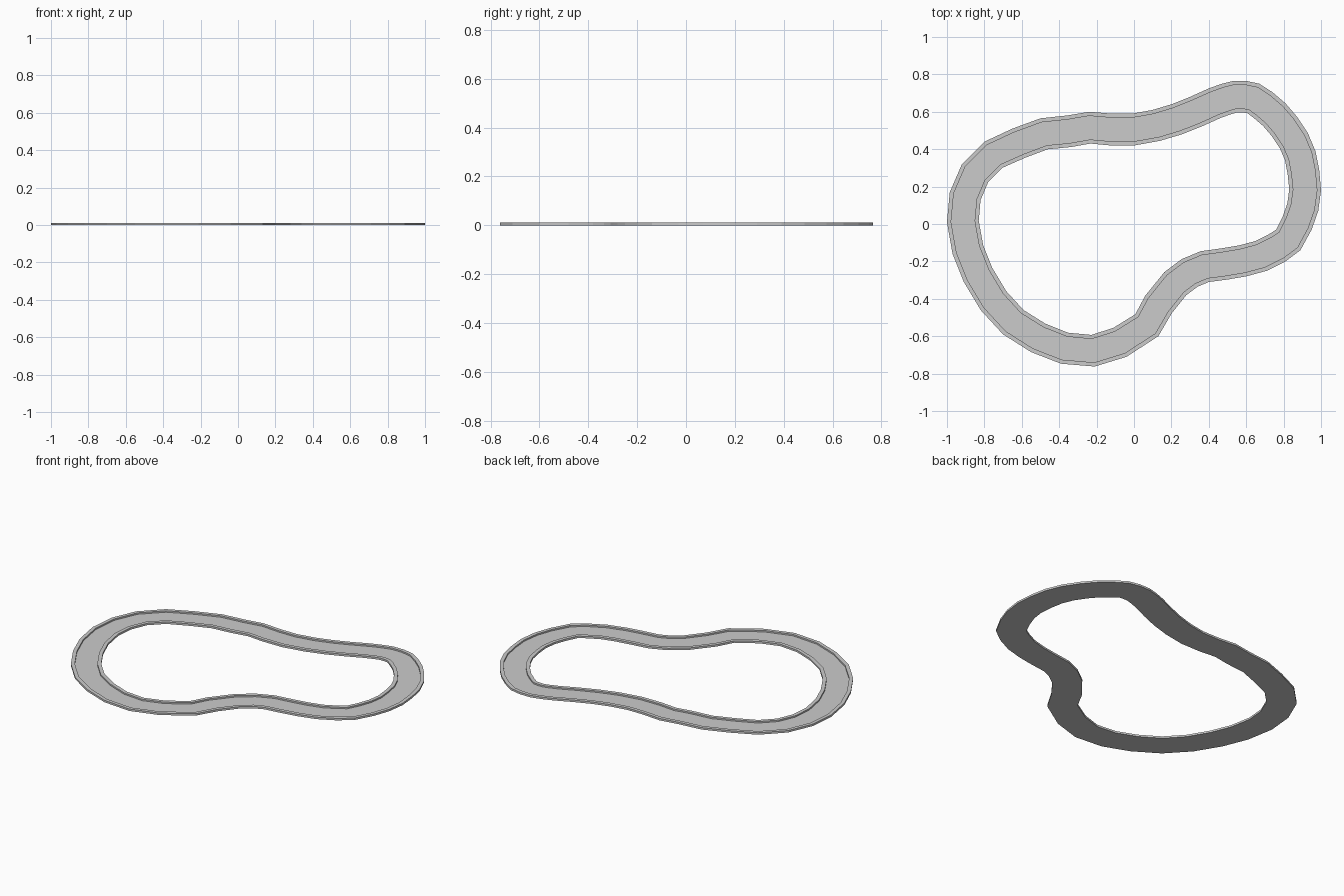
import bpy, bmesh
from mathutils import Vector

if "Cube" in bpy.data.objects:
    bpy.data.objects.remove(bpy.data.objects["Cube"])

# Outer edge of the circuit, clockwise seen from above
OUTLINE = [(-1, .01), (-.985, .17), (-.92, .32), (-.80, .44), (-.65, .51), (-.50, .565),
           (-.36, .58), (-.24, .60), (-.12, .59), (-.01, .59), (.10, .61), (.20, .64),
           (.30, .68), (.40, .725), (.47, .75), (.53, .765), (.60, .765), (.67, .75),
           (.74, .705), (.81, .645), (.87, .575), (.93, .485), (.97, .39), (.99, .29),
           (1, .18), (.985, .07), (.95, -.03), (.89, -.14), (.81, -.20), (.71, -.25),
           (.60, -.28), (.50, -.297), (.40, -.31), (.34, -.335), (.28, -.38), (.20, -.48),
           (.13, -.60), (-.04, -.71), (-.21, -.762), (-.39, -.747), (-.55, -.685),
           (-.70, -.59), (-.82, -.46), (-.91, -.31), (-.97, -.16)]
WIDTH, KERB, KERB_H, ROAD_H = .17, .022, .012, .003

PTS = [Vector(p) for p in OUTLINE]
N = len(PTS)


def inward(i):
    a = (PTS[i] - PTS[i - 1]).normalized()
    b = (PTS[(i + 1) % N] - PTS[i]).normalized()
    t = (a + b).normalized()
    return Vector((t.y, -t.x))


def sweep(name, d0, d1, height):
    """Closed band between two inward offsets of the outline."""
    profile = [(d0, 0), (d1, 0), (d1, height), (d0, height)]
    bm = bmesh.new()
    rings = []
    for i, p in enumerate(PTS):
        n = inward(i)
        rings.append([bm.verts.new((*(p + n * d), z)) for d, z in profile])
    for i in range(N):
        a, b = rings[i], rings[(i + 1) % N]
        for j in range(4):
            k = (j + 1) % 4
            bm.faces.new((a[j], a[k], b[k], b[j]))
    bmesh.ops.recalc_face_normals(bm, faces=bm.faces)
    me = bpy.data.meshes.new(name)
    bm.to_mesh(me)
    bm.free()
    bpy.context.collection.objects.link(bpy.data.objects.new(name, me))


# Recessed road between two raised kerbs
sweep("road", KERB, WIDTH - KERB, ROAD_H)
sweep("outer_kerb", 0, KERB, KERB_H)
sweep("inner_kerb", WIDTH - KERB, WIDTH, KERB_H)
